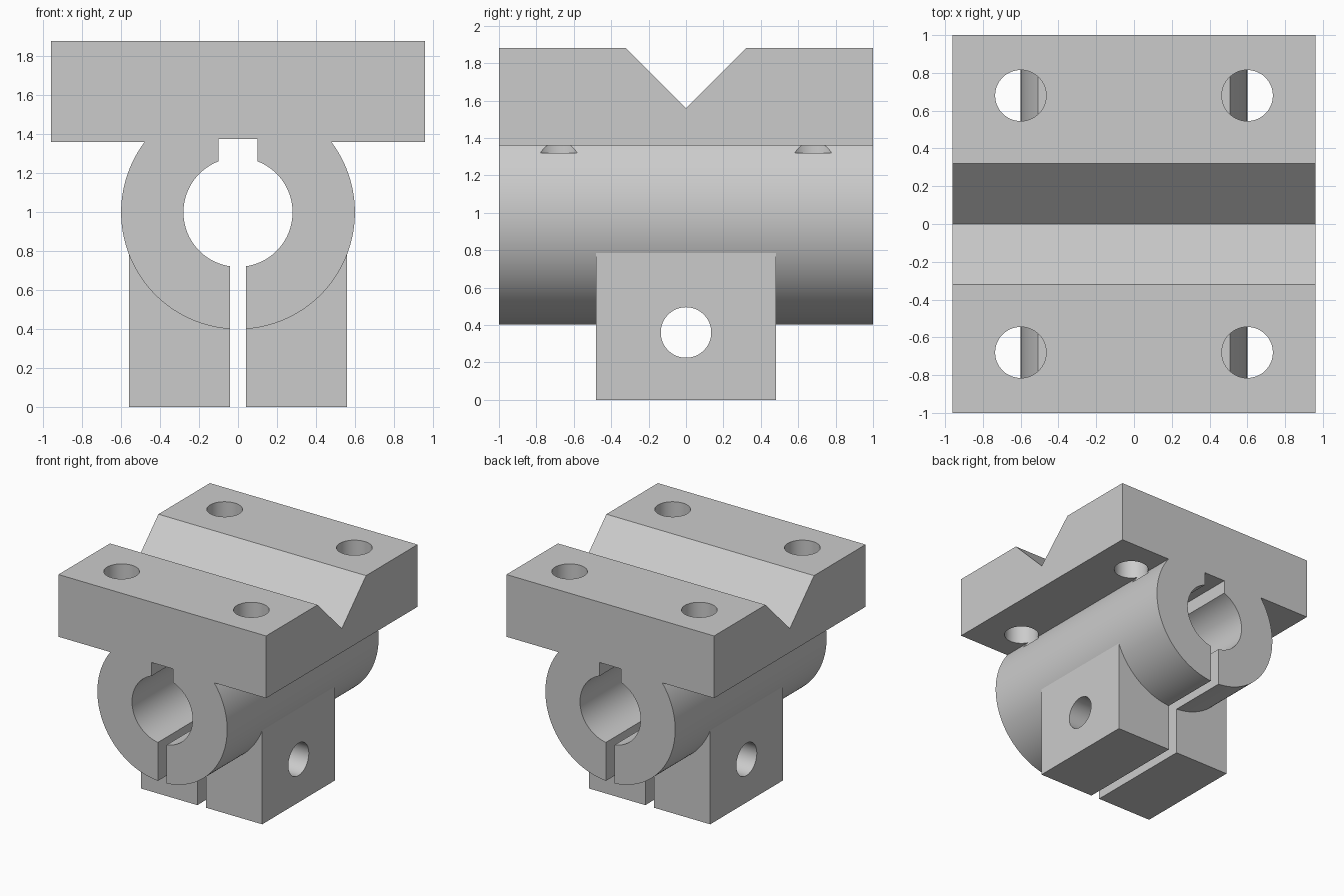
import bpy, bmesh
from math import sin, cos, asin, pi, radians
from mathutils import Matrix, Vector

cube = bpy.data.objects.get("Cube")
if cube:
    bpy.data.objects.remove(cube, do_unlink=True)

grey = bpy.data.materials.new("light_grey")
grey.use_nodes = True
grey.diffuse_color = (0.6, 0.6, 0.6, 1)
grey.node_tree.nodes["Principled BSDF"].inputs["Base Color"].default_value = grey.diffuse_color

AXIS_Z = 1.0      # height of the bore axis
PLATE_Z = 1.36    # underside of the plate
TOP_Z = 1.88


def add_object(name, bm):
    bmesh.ops.recalc_face_normals(bm, faces=bm.faces)
    mesh = bpy.data.meshes.new(name)
    bm.to_mesh(mesh)
    bm.free()
    mesh.materials.append(grey)
    obj = bpy.data.objects.new(name, mesh)
    bpy.context.collection.objects.link(obj)
    return obj


def extrude(name, points, direction):
    """Closed profile swept symmetrically by +/- direction."""
    d = Vector(direction)
    bm = bmesh.new()
    face = bm.faces.new([bm.verts.new(Vector(p) - d) for p in points])
    new = bmesh.ops.extrude_face_region(bm, geom=[face])["geom"]
    bmesh.ops.translate(bm, vec=2 * d, verts=[v for v in new if isinstance(v, bmesh.types.BMVert)])
    return add_object(name, bm)


def cylinder(name, radius, depth, matrix):
    bm = bmesh.new()
    bmesh.ops.create_cone(bm, cap_ends=True, segments=96, radius1=radius,
                          radius2=radius, depth=depth, matrix=matrix)
    return add_object(name, bm)


def arc(radius, start, end, steps):
    """Points in the xz plane; angles are measured from straight up."""
    angles = [start + (end - start) * i / steps for i in range(steps + 1)]
    return [(radius * sin(a), 0, AXIS_Z + radius * cos(a)) for a in angles]


def combine(target, tool, operation):
    mod = target.modifiers.new(operation.title(), "BOOLEAN")
    mod.operation, mod.solver, mod.object = operation, "EXACT", tool
    bpy.context.view_layer.objects.active = target
    bpy.ops.object.modifier_apply(modifier=mod.name)
    bpy.data.objects.remove(tool, do_unlink=True)


# Round barrel and flat plate as one profile
half = asin(0.48 / 0.6)
body = extrude("clamp_bracket",
               [(-0.96, 0, PLATE_Z), (-0.96, 0, TOP_Z), (0.96, 0, TOP_Z), (0.96, 0, PLATE_Z)]
               + arc(0.6, half, 2 * pi - half, 120), (0, 1, 0))

# Clamping lugs below the barrel
lugs = extrude("clamp_lugs", [(-0.56, 0, 0), (0.56, 0, 0), (0.56, 0, AXIS_Z), (-0.56, 0, AXIS_Z)],
               (0, 0.48, 0))
combine(body, lugs, "UNION")

# Bore with keyway above and clamping slit below
key, slit = asin(0.1 / 0.28), asin(0.04 / 0.28)
right = [(0.1, 0, 1.375)] + arc(0.28, key, pi - slit, 56) + [(0.04, 0, -0.2)]
left = [(-x, y, z) for x, y, z in reversed(right)]
combine(body, extrude("bore_cutter", right + left, (0, 1.2, 0)), "DIFFERENCE")

# V groove across the plate
groove = extrude("groove_cutter", [(0, 0, 1.56), (0, 0.52, 2.08), (0, -0.52, 2.08)], (1.2, 0, 0))
combine(body, groove, "DIFFERENCE")

# Mounting holes, sunk slightly into the barrel
for x in (-0.6, 0.6):
    for y in (-0.68, 0.68):
        hole = cylinder("hole_cutter", 0.135, 0.8, Matrix.Translation((x, y, 1.32 + 0.4)))
        combine(body, hole, "DIFFERENCE")

# Clamp bolt hole through both lugs
bolt = cylinder("bolt_cutter", 0.135, 2, Matrix.Translation((0, 0, 0.36)) @ Matrix.Rotation(pi / 2, 4, "Y"))
combine(body, bolt, "DIFFERENCE")

# Smooth curved walls, crisp edges
bpy.ops.object.select_all(action="DESELECT")
body.select_set(True)
bpy.context.view_layer.objects.active = body
bpy.ops.object.shade_smooth_by_angle(angle=radians(20))
